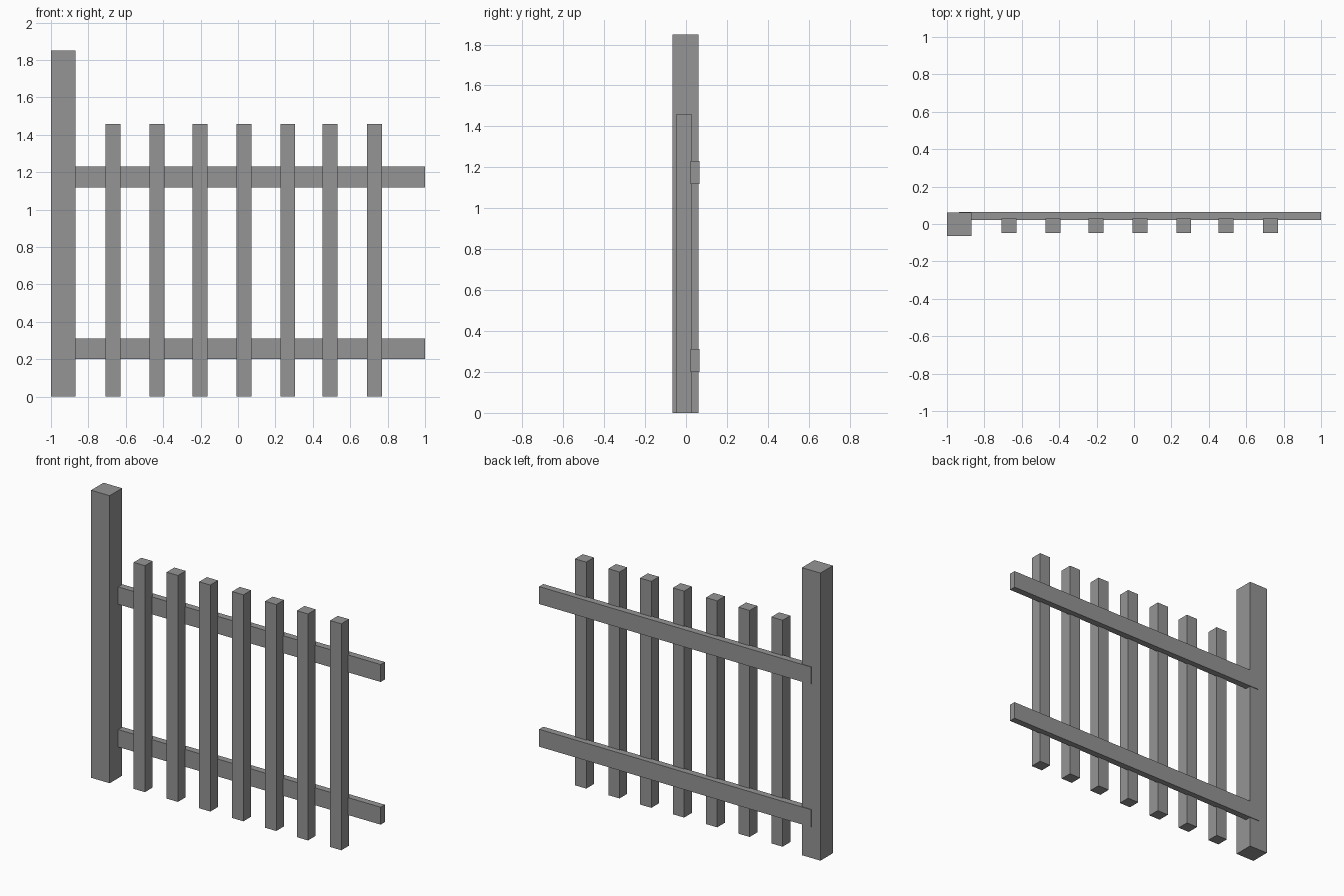
import bpy

if "Cube" in bpy.data.objects:
    bpy.data.objects.remove(bpy.data.objects["Cube"], do_unlink=True)

# One plain grey for the whole fence
grey = bpy.data.materials.new("plain_grey")
grey.use_nodes = True
colour = (0.3, 0.3, 0.3, 1)
grey.diffuse_color = colour
grey.node_tree.nodes["Principled BSDF"].inputs["Base Color"].default_value = colour


def beam(name, x, y, z):
    """Box spanning the given (low, high) ranges."""
    spans = (x, y, z)
    bpy.ops.mesh.primitive_cube_add(size=1, location=[(a + b) / 2 for a, b in spans])
    obj = bpy.context.object
    obj.name = name
    obj.scale = [b - a for a, b in spans]
    bpy.ops.object.transform_apply(location=False, rotation=False, scale=True)
    obj.data.materials.append(grey)
    return obj


# Tall end post
beam("post", (-1, -0.868), (-0.065, 0.061), (0, 1.85))

# Horizontal rails, let into the back of the post
for name, bottom in (("lower_rail", 0.2), ("upper_rail", 1.118)):
    beam(name, (-0.935, 1), (0.022, 0.065), (bottom, bottom + 0.112))

# Upright pickets on the front of the rails
for i, x in enumerate((-0.669, -0.434, -0.203, 0.032, 0.266, 0.492, 0.729)):
    beam(f"picket_{i + 1}", (x - 0.04, x + 0.04), (-0.048, 0.03), (0, 1.457))
